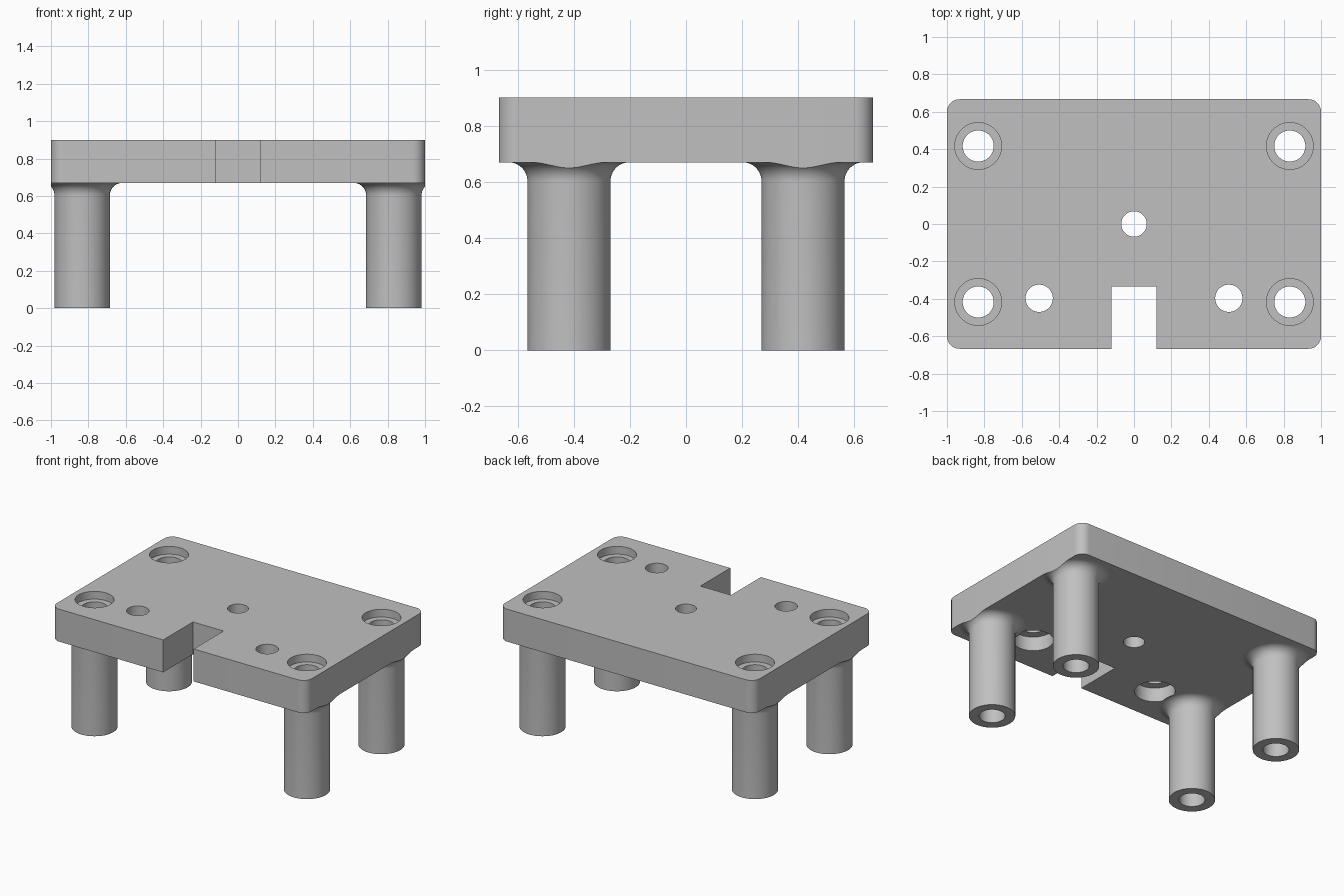
import bpy, bmesh, math
from mathutils import Vector

cube = bpy.data.objects.get("Cube")
if cube:
    bpy.data.objects.remove(cube, do_unlink=True)

# Main dimensions
HALF_X, HALF_Y, CORNER = 1.0, 0.667, 0.067
PLATE_Z, TOP_Z = 0.67, 0.90
LEG_X, LEG_Y, LEG_R, BORE_R, FILLET = 0.833, 0.417, 0.148, 0.083, 0.067
SEGMENTS = 64

grey = bpy.data.materials.new("light_grey")
grey.use_nodes = True
colour = (0.53, 0.53, 0.53, 1)
grey.diffuse_color = colour
for node in grey.node_tree.nodes:
    if node.type == 'BSDF_PRINCIPLED':
        node.inputs["Base Color"].default_value = colour


def finish(bm, name):
    bmesh.ops.recalc_face_normals(bm, faces=bm.faces)
    mesh = bpy.data.meshes.new(name)
    bm.to_mesh(mesh)
    bm.free()
    mesh.materials.append(grey)
    obj = bpy.data.objects.new(name, mesh)
    bpy.context.collection.objects.link(obj)
    return obj


def activate(obj):
    bpy.ops.object.select_all(action='DESELECT')
    obj.select_set(True)
    bpy.context.view_layer.objects.active = obj


def prism(name, outline, z0, z1):
    bm = bmesh.new()
    face = bm.faces.new([bm.verts.new((x, y, z0)) for x, y in outline])
    ext = bmesh.ops.extrude_face_region(bm, geom=[face], use_keep_orig=True)
    top = [v for v in ext["geom"] if isinstance(v, bmesh.types.BMVert)]
    bmesh.ops.translate(bm, verts=top, vec=(0, 0, z1 - z0))
    return finish(bm, name)


def lathe(name, profile, x, y):
    bm = bmesh.new()
    verts = [bm.verts.new((r, 0, z)) for r, z in profile]
    edges = [bm.edges.new((verts[i - 1], verts[i])) for i in range(len(verts))]
    bmesh.ops.spin(bm, geom=verts + edges, cent=(0, 0, 0), axis=(0, 0, 1),
                   angle=math.tau, steps=SEGMENTS, use_merge=True)
    bmesh.ops.remove_doubles(bm, verts=bm.verts, dist=0.0001)
    bmesh.ops.translate(bm, verts=bm.verts, vec=(x, y, 0))
    return finish(bm, name)


def boolean(obj, tool, operation):
    mod = obj.modifiers.new("boolean", 'BOOLEAN')
    mod.operation, mod.object, mod.solver = operation, tool, 'EXACT'
    activate(obj)
    bpy.ops.object.modifier_apply(modifier=mod.name)


def drill(obj, x, y, radius, z0, z1):
    bm = bmesh.new()
    bmesh.ops.create_cone(bm, cap_ends=True, segments=SEGMENTS, radius1=radius,
                          radius2=radius, depth=z1 - z0)
    bmesh.ops.translate(bm, verts=bm.verts, vec=(x, y, (z0 + z1) / 2))
    tool = finish(bm, "drill")
    tool.hide_render = True
    boolean(obj, tool, 'DIFFERENCE')
    bpy.data.objects.remove(tool, do_unlink=True)


def smooth(obj):
    activate(obj)
    bpy.ops.object.shade_smooth_by_angle(angle=math.radians(30))


# Rounded plate outline
rounded = []
for k, (sx, sy) in enumerate([(1, 1), (-1, 1), (-1, -1), (1, -1)]):
    for i in range(9):
        a = (k + i / 8) * math.pi / 2
        rounded.append((sx * (HALF_X - CORNER) + CORNER * math.cos(a),
                        sy * (HALF_Y - CORNER) + CORNER * math.sin(a)))

# Plate with the front slot between the two front corners
slot = [(-0.12, -HALF_Y), (-0.12, -0.333), (0.12, -0.333), (0.12, -HALF_Y)]
plate = prism("plate", rounded[:27] + slot + rounded[27:], PLATE_Z, TOP_Z)

# Centre hole, and two front holes recessed from below
drill(plate, 0, 0, 0.068, 0.5, 1)
for side in (-1, 1):
    drill(plate, side * 0.507, -0.397, 0.073, 0.5, 1)
    drill(plate, side * 0.507, -0.397, 0.13, 0.5, PLATE_Z + 0.1)

# Hollow legs flaring into the plate, trimmed to its outline
profile = [(BORE_R, 0), (LEG_R, 0)]
for i in range(11):
    a = i / 10 * math.pi / 2
    profile.append((LEG_R + FILLET * (1 - math.cos(a)),
                    PLATE_Z - FILLET * (1 - math.sin(a))))
profile.append((BORE_R, PLATE_Z))
trim = prism("leg_trim", rounded, -0.5, 1.5)
trim.hide_render = True
for sx, side in ((-1, "right"), (1, "left")):
    for sy, end in ((-1, "front"), (1, "back")):
        x, y = sx * LEG_X, sy * LEG_Y
        drill(plate, x, y, BORE_R, 0.5, 1)
        drill(plate, x, y, 0.125, TOP_Z - 0.055, 1)
        leg = lathe(f"{end}_{side}_leg", profile, x, y)
        boolean(leg, trim, 'INTERSECT')
        smooth(leg)
bpy.data.objects.remove(trim, do_unlink=True)
smooth(plate)
